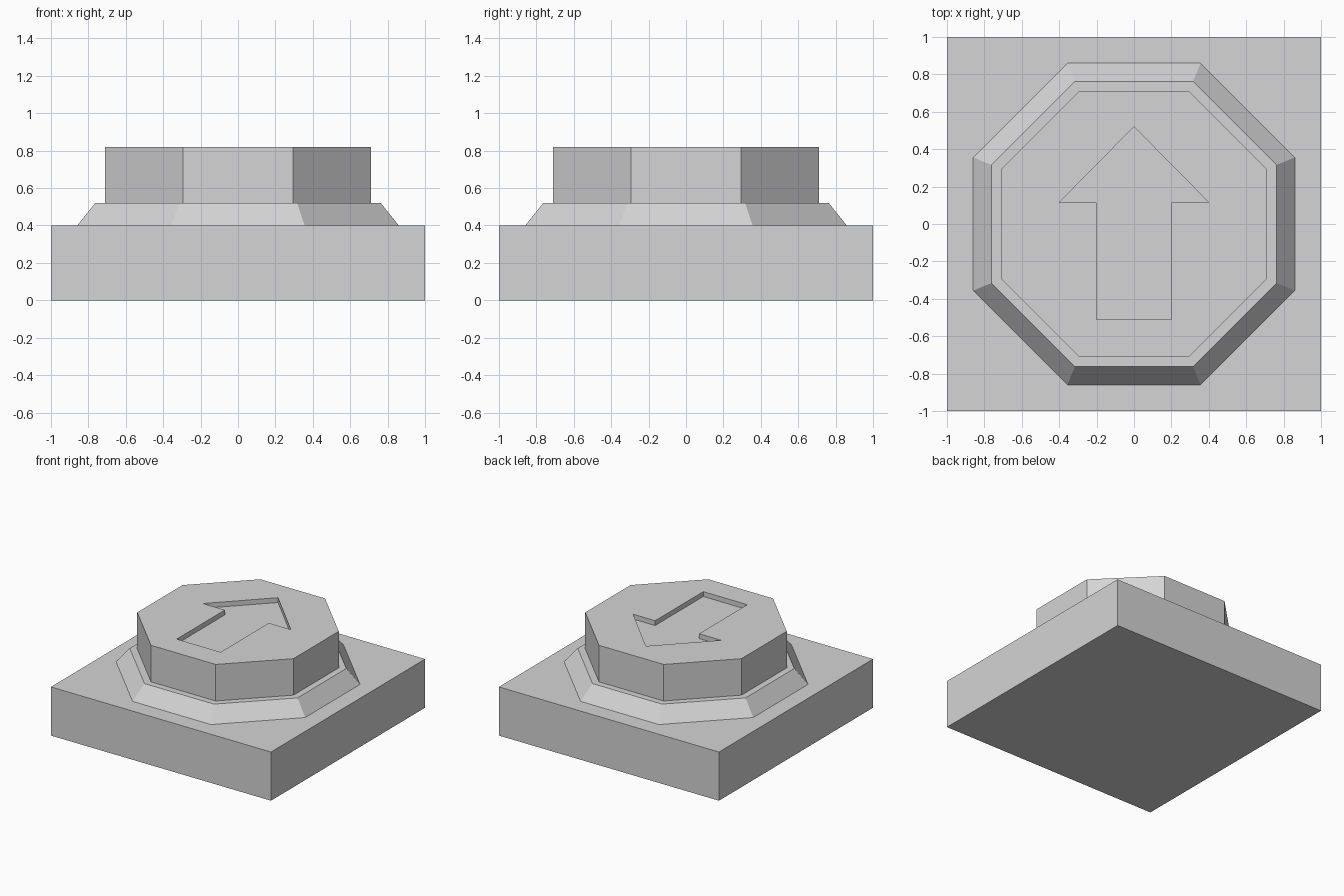
import bpy
import math

default_cube = bpy.data.objects.get("Cube")
if default_cube:
    bpy.data.objects.remove(default_cube, do_unlink=True)

# Single light grey finish
grey = bpy.data.materials.new("light_grey")
grey.use_nodes = True
colour = (0.66, 0.66, 0.66, 1)
grey.diffuse_color = colour
grey.node_tree.nodes["Principled BSDF"].inputs["Base Color"].default_value = colour


def loft(name, bottom, top, z0, z1):
    """Solid between two matching counter-clockwise outlines."""
    n = len(bottom)
    verts = [(x, y, z0) for x, y in bottom] + [(x, y, z1) for x, y in top]
    faces = [tuple(reversed(range(n))), tuple(range(n, 2 * n))]
    faces += [(i, (i + 1) % n, n + (i + 1) % n, n + i) for i in range(n)]
    mesh = bpy.data.meshes.new(name)
    mesh.from_pydata(verts, [], faces)
    mesh.materials.append(grey)
    obj = bpy.data.objects.new(name, mesh)
    bpy.context.collection.objects.link(obj)
    return obj


def polygon(sides, apothem):
    """Regular outline with flat sides facing the axes."""
    radius = apothem / math.cos(math.pi / sides)
    angles = [(2 * i + 1) * math.pi / sides for i in range(sides)]
    return [(radius * math.cos(a), radius * math.sin(a)) for a in angles]


# Square base and sloped octagonal collar
square = polygon(4, 1.0)
loft("base", square, square, 0, 0.4)
loft("collar", polygon(8, 0.86), polygon(8, 0.763), 0.4, 0.52)

# Octagonal button
octagon = polygon(8, 0.71)
button = loft("button", octagon, octagon, 0.52, 0.82)

# Arrow recess sunk into the button top, pointing to the back
right_half = [(0.2, -0.51), (0.2, 0.115), (0.4, 0.115)]
arrow = right_half + [(0, 0.52)] + [(-x, y) for x, y in reversed(right_half)]
cutter = loft("arrow_cutter", arrow, arrow, 0.78, 0.9)
cutter.hide_render = True

cut = button.modifiers.new("arrow_recess", "BOOLEAN")
cut.operation = "DIFFERENCE"
cut.solver = "EXACT"
cut.object = cutter
bpy.context.view_layer.objects.active = button
bpy.ops.object.modifier_apply(modifier=cut.name)
bpy.data.objects.remove(cutter, do_unlink=True)
